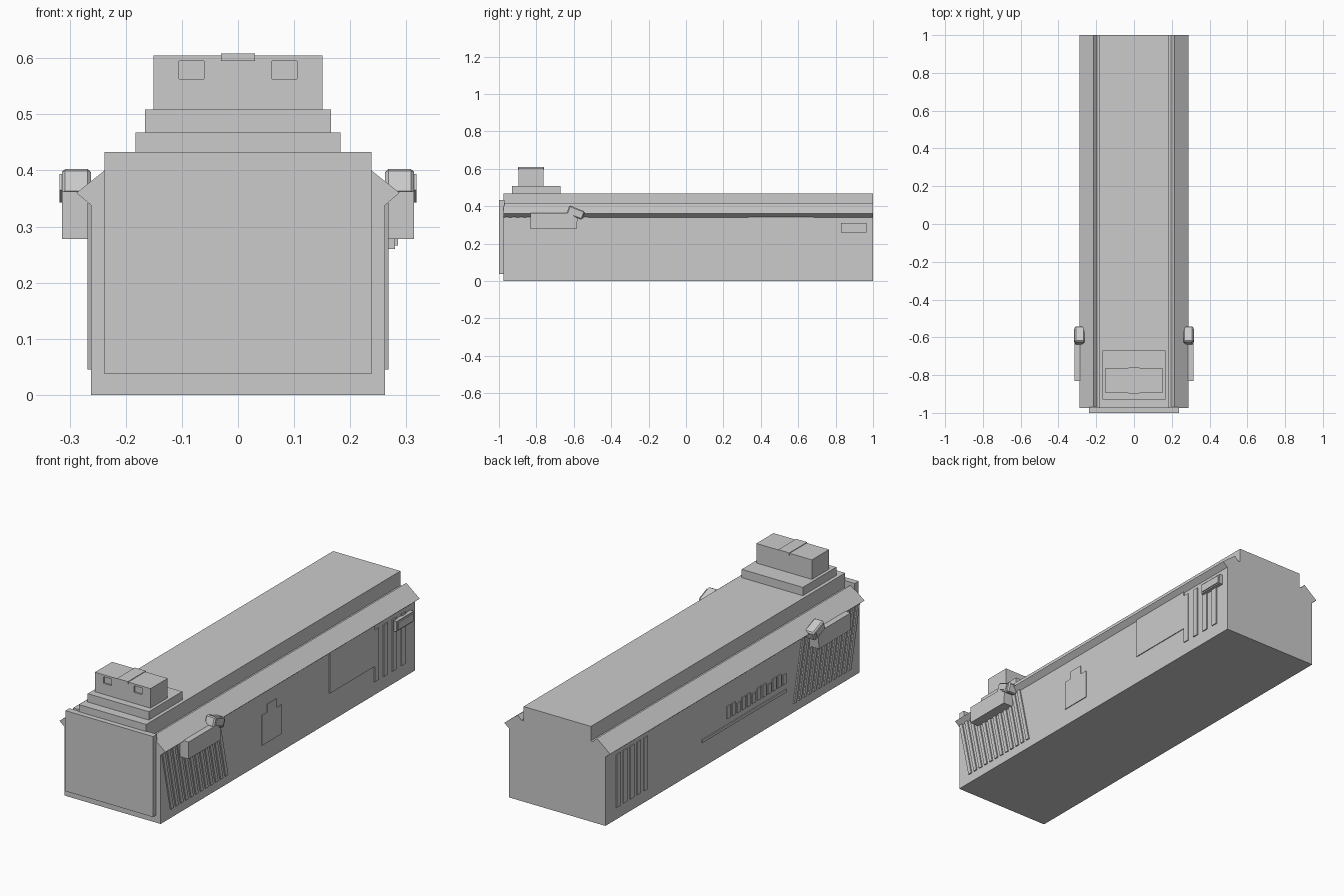
import bpy

if "Cube" in bpy.data.objects:
    bpy.data.objects.remove(bpy.data.objects["Cube"])

grey = bpy.data.materials.new("light_grey")
grey.diffuse_color = (0.6, 0.6, 0.6, 1)
grey.use_nodes = True
grey.node_tree.nodes["Principled BSDF"].inputs["Base Color"].default_value = grey.diffuse_color


def prism(name, pts, a, b, axis='x'):
    """Extrude a closed outline from a to b: (y, z) along x, or (x, z) along y."""
    def put(p, t):
        return (t, p[0], p[1]) if axis == 'x' else (p[0], t, p[1])
    n = len(pts)
    verts = [put(p, a) for p in pts] + [put(p, b) for p in pts]
    faces = [tuple(range(n)), tuple(range(2 * n - 1, n - 1, -1))]
    faces += [(i, i + n, (i + 1) % n + n, (i + 1) % n) for i in range(n)]
    area = sum(pts[i][0] * pts[(i + 1) % n][1] - pts[(i + 1) % n][0] * pts[i][1] for i in range(n))
    # keep normals pointing outward whatever the winding and direction
    if (area > 0) == ((b > a) == (axis == 'x')):
        faces = [f[::-1] for f in faces]
    mesh = bpy.data.meshes.new(name)
    mesh.from_pydata(verts, [], faces)
    mesh.materials.append(grey)
    ob = bpy.data.objects.new(name, mesh)
    bpy.context.collection.objects.link(ob)
    return ob


def box(name, x0, x1, y0, y1, z0, z1):
    return prism(name, [(y0, z0), (y1, z0), (y1, z1), (y0, z1)], x0, x1)


# Long hull with overhanging eaves and raised roof
half = [(0.262, 0), (0.262, 0.338), (0.288, 0.36), (0.215, 0.418),
        (0.195, 0.397), (0.183, 0.397), (0.183, 0.468)]
hull = half + [(-x, z) for x, z in reversed(half)]
prism("hull", hull, -0.975, 1.0, 'y')
box("front_plate", -0.238, 0.238, -1.0, -0.97, 0.037, 0.433)

# Stepped tower on the roof
box("tower_base", -0.166, 0.166, -0.93, -0.67, 0.46, 0.509)
tower = box("tower", -0.151, 0.151, -0.895, -0.762, 0.505, 0.605)
box("tower_top_strip", -0.03, 0.03, -0.898, -0.759, 0.595, 0.608)
for s in (-1, 1):
    x0, x1 = sorted((s * 0.061, s * 0.105))
    cutter = box("window_cutter", x0, x1, -0.92, -0.887, 0.563, 0.595)
    cutter.hide_render = True
    cutter.hide_viewport = True
    m = tower.modifiers.new("window", 'BOOLEAN')
    m.operation = 'DIFFERENCE'
    m.object = cutter

for s, side in ((-1, "left"), (1, "right")):
    # Side pod with a tilted head
    prism(side + "_pod", [(-0.832, 0.278), (-0.585, 0.278), (-0.58, 0.335),
                          (-0.62, 0.362), (-0.832, 0.362)], s * 0.255, s * 0.314)
    head = prism(side + "_pod_head", [(-0.64, 0.358), (-0.556, 0.326),
                                      (-0.54, 0.371), (-0.623, 0.405)], s * 0.262, s * 0.314)
    bev = head.modifiers.new("soft_edges", 'BEVEL')
    bev.width = 0.006
    bev.segments = 1
    prism(side + "_head_cap", [(-0.625, 0.365), (-0.568, 0.343),
                               (-0.557, 0.37), (-0.615, 0.394)], s * 0.31, s * 0.318)
    # Slanted wall ribs near the front
    for i in range(12):
        y = -0.968 + i * 0.0385
        prism(f"{side}_rib_{i}", [(y, 0.342), (y + 0.02, 0.342), (y + 0.087, 0.045),
                                  (y + 0.067, 0.045)], s * 0.258, s * 0.268)

# Right wall: stepped plate, large panel, bars and rear box
prism("stepped_plate", [(-0.193, 0.087), (-0.038, 0.087), (-0.038, 0.23), (-0.078, 0.23),
                        (-0.078, 0.275), (-0.15, 0.275), (-0.15, 0.235), (-0.193, 0.235)],
      0.258, 0.266)
box("large_panel", 0.258, 0.266, 0.334, 0.683, 0.142, 0.343)
for i in range(4):
    y = 0.683 + i * 0.069
    box(f"right_rear_bar_{i}", 0.258, 0.267, y, y + 0.032, 0.065, 0.32)
box("rear_box", 0.255, 0.28, 0.83, 0.965, 0.26, 0.31)
box("rear_box_cover", 0.27, 0.285, 0.838, 0.957, 0.266, 0.304)

# Left wall: rear bars, row of short bars and long strip
for i in range(5):
    y = 0.676 + i * 0.053
    box(f"left_rear_bar_{i}", -0.267, -0.258, y, y + 0.03, 0.06, 0.32)
for i in range(12):
    y = -0.4 + i * 0.0395
    top = 0.228 if i % 3 else 0.215
    box(f"short_bar_{i}", -0.267, -0.258, y, y + 0.027, 0.167, top)
box("long_strip", -0.267, -0.258, -0.4, 0.253, 0.124, 0.138)
